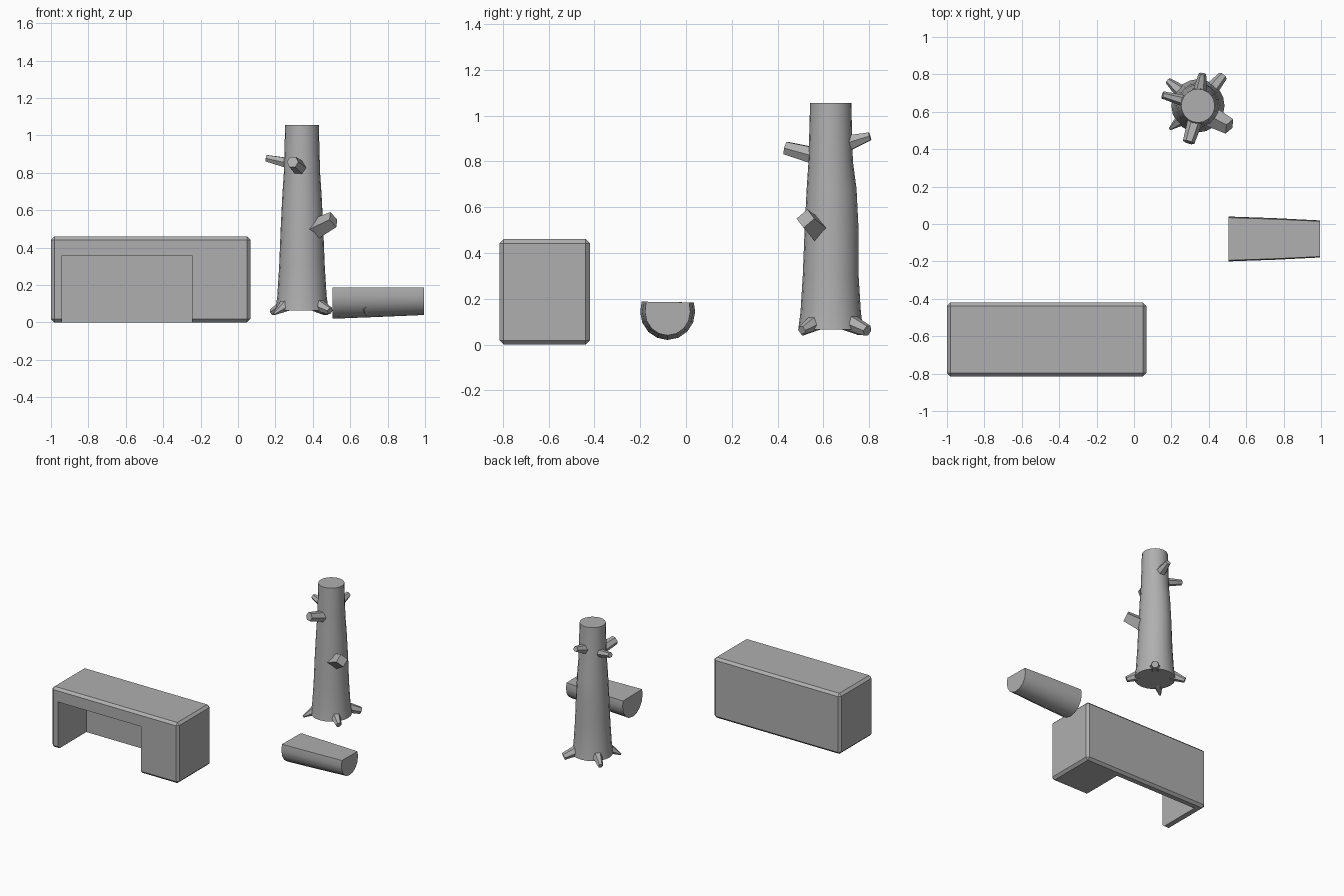
import bpy, bmesh, math
from mathutils import Vector

cube = bpy.data.objects.get("Cube")
if cube:
    bpy.data.objects.remove(cube, do_unlink=True)

TONE = (0.43, 0.43, 0.43, 1)
grey = bpy.data.materials.new("plain_grey")
grey.use_nodes = True
grey.diffuse_color = TONE
grey.node_tree.nodes["Principled BSDF"].inputs["Base Color"].default_value = TONE


def finish(bm, name, smooth=False):
    bmesh.ops.recalc_face_normals(bm, faces=bm.faces)
    mesh = bpy.data.meshes.new(name)
    bm.to_mesh(mesh)
    bm.free()
    mesh.materials.append(grey)
    obj = bpy.data.objects.new(name, mesh)
    bpy.context.collection.objects.link(obj)
    bpy.ops.object.select_all(action='DESELECT')
    obj.select_set(True)
    bpy.context.view_layer.objects.active = obj
    if smooth:
        bpy.ops.object.shade_smooth_by_angle(angle=math.radians(30))
    return obj


def loft(name, rings, smooth=False):
    """Skin a list of point rings and cap both ends."""
    bm = bmesh.new()
    loops = [[bm.verts.new(p) for p in ring] for ring in rings]
    n = len(loops[0])
    for a, b in zip(loops, loops[1:]):
        for i in range(n):
            j = (i + 1) % n
            bm.faces.new((a[i], a[j], b[j], b[i]))
    bm.faces.new(loops[0])
    bm.faces.new(loops[-1])
    return finish(bm, name, smooth)


def stub(name, start, end, r_start, r_end, sides=6):
    """Tapered low-poly limb between two points."""
    start, end = Vector(start), Vector(end)
    turn = (end - start).to_track_quat('Z', 'Y')
    rings = []
    for centre, r in ((start, r_start), (end, r_end)):
        rings.append([centre + turn @ Vector((r * math.cos(t), r * math.sin(t), 0))
                      for t in (math.tau * i / sides for i in range(sides))])
    return loft(name, rings)


def box(name, low, high, bevel=0):
    bm = bmesh.new()
    bmesh.ops.create_cube(bm, size=1)
    low, high = Vector(low), Vector(high)
    for v in bm.verts:
        v.co = (low + high) / 2 + v.co * (high - low)
    if bevel:
        bmesh.ops.bevel(bm, geom=bm.edges[:], offset=bevel, segments=1, affect='EDGES')
    return finish(bm, name)


# Desk: chamfered block with the knee space cut out of the front
cutter = box("knee_space_cutter", (-0.942, -1, -0.2), (-0.245, -0.475, 0.358))
cutter.hide_render = True
desk = box("desk", (-1, -0.815, 0), (0.066, -0.42, 0.46), 0.018)
cut = desk.modifiers.new("knee_space", 'BOOLEAN')
cut.operation = 'DIFFERENCE'
cut.solver = 'EXACT'
cut.object = cutter
bpy.ops.object.modifier_apply(modifier=cut.name)
bpy.data.objects.remove(cutter, do_unlink=True)

# Tree trunk: tapered, with a shallow swelling on the back
cx, cy, sides = 0.342, 0.632, 20
profile = [(0.065, 0.142), (0.14, 0.132), (0.3, 0.122), (0.5, 0.114),
           (0.68, 0.105), (0.8, 0.097), (1.055, 0.09)]
trunk = []
for z, r in profile:
    ring = []
    for i in range(sides):
        t = math.tau * i / sides
        swell = 0.008 * max(0, math.sin(t)) ** 4 if 0.4 < z < 0.7 else 0
        ring.append((cx + (r + swell) * math.cos(t), cy + (r + swell) * math.sin(t), z))
    trunk.append(ring)
loft("tree_trunk", trunk, True)

# Broken branches
stub("front_branch", (0.335, 0.58, 0.82), (0.292, 0.437, 0.858), 0.042, 0.032)
stub("side_branch", (0.28, 0.655, 0.85), (0.153, 0.69, 0.878), 0.032, 0.02)
stub("back_branch", (0.35, 0.69, 0.875), (0.366, 0.803, 0.91), 0.042, 0.02)
stub("low_branch", (0.39, 0.585, 0.49), (0.51, 0.522, 0.55), 0.058, 0.044, 4)

# Roots
for name, x, y, z, r in (("back_left_root", 0.475, 0.792, 0.06, 0.026),
                         ("back_right_root", 0.183, 0.765, 0.055, 0.018),
                         ("front_right_root", 0.192, 0.508, 0.045, 0.007),
                         ("front_left_root", 0.492, 0.506, 0.062, 0.02)):
    start = Vector((cx, cy, 0.095)).lerp(Vector((x, y, 0.095)), 0.55)
    stub(name, start, (x, y, z), 0.038, r)

# Half log: rounded underside, flat top, tapering to one end
log = []
for x, r, drop in ((0.505, 0.12, 0.122), (0.76, 0.111, 0.112), (0.995, 0.099, 0.102)):
    ring = [(x, -0.08 + 0.95 * r, 0.184), (x, -0.08 - 0.95 * r, 0.187)]
    for i in range(9):
        t = math.pi * (1 + i / 8)
        ring.append((x, -0.08 + r * math.cos(t), 0.142 + drop * math.sin(t)))
    log.append(ring)
loft("half_log", log, True)
stub("log_knot", (0.68, -0.12, 0.1), (0.7, -0.158, 0.07), 0.06, 0.03)
